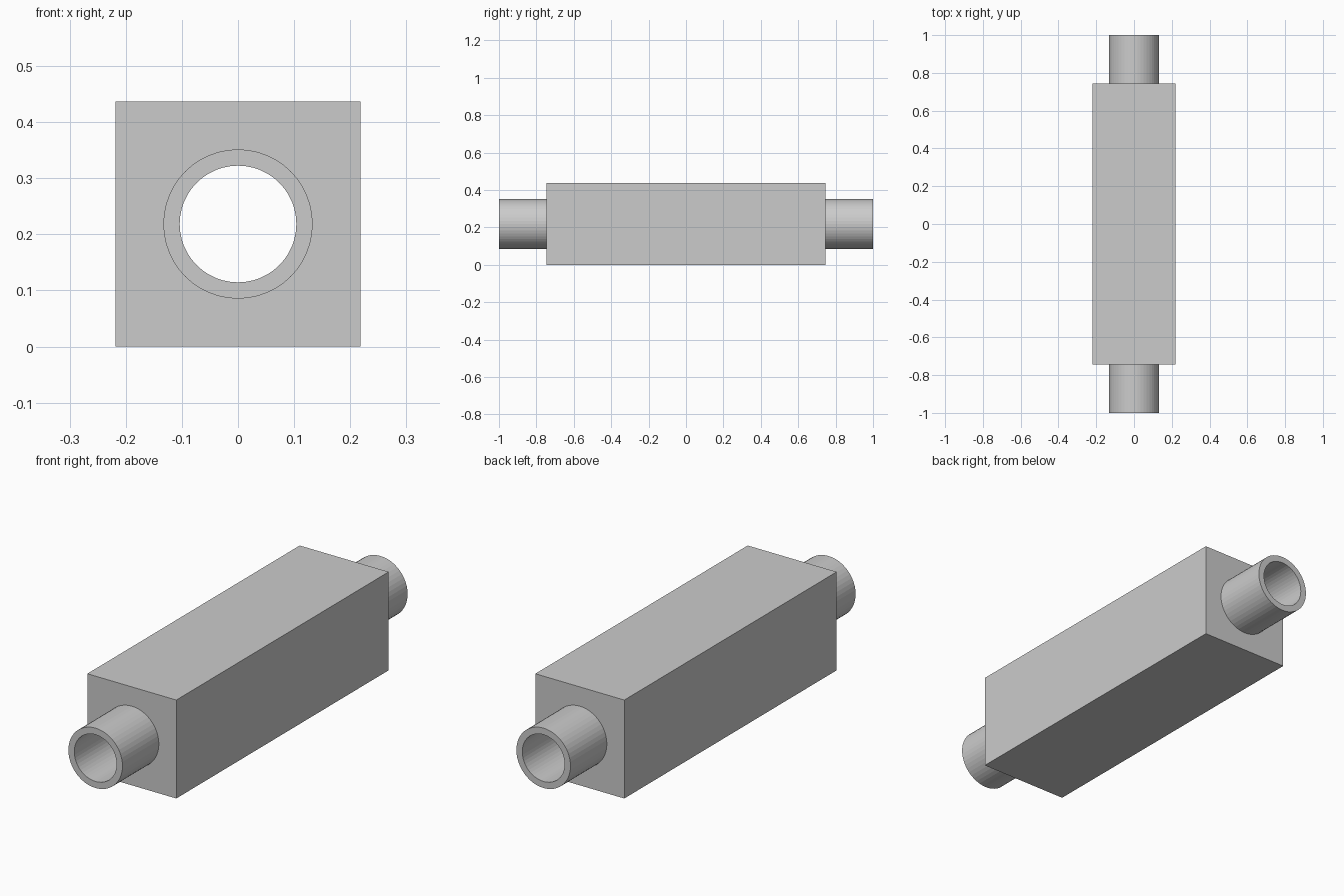
import bpy
from math import pi

if "Cube" in bpy.data.objects:
    bpy.data.objects.remove(bpy.data.objects["Cube"])

SIDE, BODY_LEN, LENGTH = 0.437, 1.49, 2.0
OUTER_R, BORE_R, SEGMENTS = 0.133, 0.104, 48
MID = SIDE / 2


def cylinder(name, radius, length):
    bpy.ops.mesh.primitive_cylinder_add(vertices=SEGMENTS, radius=radius, depth=length,
                                        location=(0, 0, MID), rotation=(pi / 2, 0, 0))
    obj = bpy.context.object
    obj.name = name
    return obj


def combine(target, tool, operation):
    mod = target.modifiers.new(operation.title(), 'BOOLEAN')
    mod.operation = operation
    mod.solver = 'EXACT'
    mod.object = tool
    bpy.context.view_layer.objects.active = target
    bpy.ops.object.modifier_apply(modifier=mod.name)
    bpy.data.objects.remove(tool)


# Square housing
bpy.ops.mesh.primitive_cube_add(size=1, location=(0, 0, MID))
body = bpy.context.object
body.name = "pipe_housing"
body.scale = (SIDE, BODY_LEN, SIDE)
bpy.ops.object.transform_apply(location=False, rotation=False, scale=True)

# Pipe stubs at both ends, then the open bore right through
combine(body, cylinder("pipe_stubs", OUTER_R, LENGTH), 'UNION')
combine(body, cylinder("bore", BORE_R, LENGTH + 0.2), 'DIFFERENCE')
